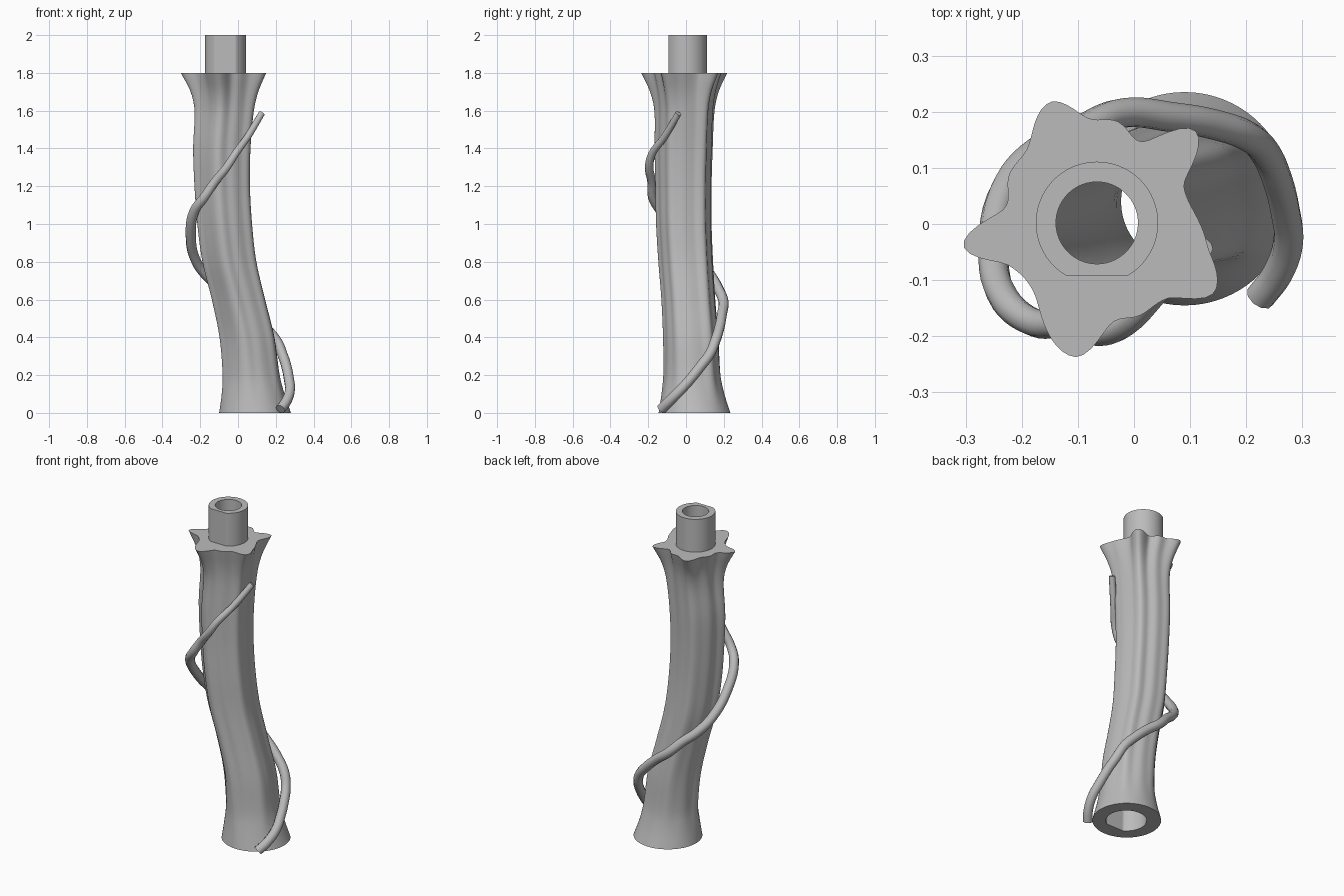
import bpy, bmesh, math
from mathutils import Vector

cube = bpy.data.objects.get("Cube")
if cube:
    bpy.data.objects.remove(cube, do_unlink=True)

SIDES = 120

grey = bpy.data.materials.new("plain grey")
grey.use_nodes = True
colour = (0.5, 0.5, 0.5, 1)
grey.diffuse_color = colour
grey.node_tree.nodes["Principled BSDF"].inputs["Base Color"].default_value = colour


def smooth(points, t):
    """Smooth interpolation of (position, value...) stations."""
    def slope(i, k):
        a, b = points[max(i - 1, 0)], points[min(i + 1, len(points) - 1)]
        return (b[k] - a[k]) / (b[0] - a[0])
    i = 0
    while i < len(points) - 2 and t > points[i + 1][0]:
        i += 1
    p, q = points[i], points[i + 1]
    h = q[0] - p[0]
    u = (t - p[0]) / h
    out = []
    for k in range(1, len(p)):
        out.append((2*u**3 - 3*u**2 + 1) * p[k] + (u**3 - 2*u**2 + u) * h * slope(i, k)
                   + (3*u**2 - 2*u**3) * q[k] + (u**3 - u**2) * h * slope(i + 1, k))
    return out


def finish(obj):
    obj.data.materials.append(grey)
    bpy.ops.object.select_all(action='DESELECT')
    obj.select_set(True)
    bpy.context.view_layer.objects.active = obj
    bpy.ops.object.shade_smooth_by_angle(angle=math.radians(40))


def loft(name, rings, closed):
    """Skin a list of equal rings, joining last to first when closed."""
    bm = bmesh.new()
    loops = [[bm.verts.new(p) for p in ring] for ring in rings]
    pairs = list(zip(loops, loops[1:])) + ([(loops[-1], loops[0])] if closed else [])
    for a, b in pairs:
        for i in range(SIDES):
            j = (i + 1) % SIDES
            bm.faces.new((a[i], a[j], b[j], b[i]))
    bmesh.ops.recalc_face_normals(bm, faces=bm.faces[:])
    mesh = bpy.data.meshes.new(name)
    bm.to_mesh(mesh)
    bm.free()
    obj = bpy.data.objects.new(name, mesh)
    bpy.context.collection.objects.link(obj)
    finish(obj)


def angles():
    return [math.tau * i / SIDES - math.pi for i in range(SIDES)]


def round_ring(x, y, z, r, flat=None):
    """Circle, optionally with a flat cut across its front."""
    ring = []
    for a in angles():
        dy = r * math.sin(a)
        ring.append((x + r * math.cos(a), y + (dy if flat is None else max(dy, -flat)), z))
    return ring


# Star outline of the flared top: angle in degrees, radius
star = [(-169, .245), (-153, .18), (-131, .174), (-100, .25), (-82, .187), (-67, .188),
        (-48, .19), (-32, .247), (-12, .2), (21, .166), (42, .237), (60, .161),
        (79, .18), (95, .182), (112, .227), (134, .18), (153, .178), (173, .168)]
star = [(a - 360, r) for a, r in star[-2:]] + star + [(a + 360, r) for a, r in star[:2]]
outline = [smooth(star, math.degrees(a))[0] for a in angles()]
mean = sum(outline) / SIDES

# Trunk stations: height, centre x, centre y, half width, strength of the flutes
stations = [(0, .09, .045, .19, 0), (.1, .08, .037, .168, .08), (.2, .07, .032, .154, .2),
            (.4, .048, .025, .149, .3), (.6, .003, .012, .145, .35), (.8, -.045, -.002, .147, .38),
            (1.0, -.07, -.012, .149, .4), (1.2, -.083, -.014, .151, .4), (1.4, -.085, -.013, .156, .42),
            (1.6, -.073, -.009, .161, .5), (1.7, -.073, -.01, .182, .7), (1.8, -.08, -.01, .226, 1)]


def trunk_ring(z):
    x, y, half, flute = smooth(stations, z)
    base = half / (1 + .16 * flute)
    x, y = x + .015 * flute, y + .018 * flute
    ring = []
    for a, r in zip(angles(), outline):
        rad = base * (1 + flute * (r / mean - 1))
        ring.append((x + rad * math.cos(a), y + rad * math.sin(a), z))
    return ring


# Trunk: fluted outside, flat top, bore that follows the bend, flat-sided socket below
PEG = (-.066, .002)
STEPS = 60
rings = [trunk_ring(1.8 * i / STEPS) for i in range(STEPS + 1)]
bore = [(0, .09, .04, .113), (.2, .075, .03, .113), (.6, .005, .01, .1),
        (1.0, -.06, 0, .09), (1.4, -.07, 0, .08), (1.8, *PEG, .073)]
for i in range(31):
    z = 1.8 * (1 - i / 30)
    x, y, r = smooth(bore, z)
    rings.append(round_ring(x, y, z, r, .097 if z < .21 else None))
loft("trunk", rings, True)

# Peg: hollow tube with a flat front
loft("peg", [round_ring(*PEG, 1.8, .109, .095), round_ring(*PEG, 2, .109, .095),
             round_ring(*PEG, 2, .073), round_ring(*PEG, 1.8, .073)], False)

# Vine: tapered tube winding round the trunk, from top tip to foot
path = [(.125, -.04, 1.585), (.05, -.115, 1.46), (-.015, -.18, 1.37), (-.06, -.195, 1.3),
        (-.125, -.18, 1.22), (-.18, -.175, 1.14), (-.23, -.135, 1.07), (-.25, -.04, .94),
        (-.225, .07, .81), (-.17, .13, .73), (-.09, .17, .66), (-.02, .198, .59),
        (.07, .19, .52), (.14, .178, .455), (.205, .155, .38), (.235, .125, .31),
        (.255, .08, .25), (.27, .02, .175), (.275, -.03, .12), (.255, -.09, .06), (.225, -.13, .02)]
curve = bpy.data.curves.new("vine", 'CURVE')
curve.dimensions = '3D'
curve.bevel_depth = .027
curve.bevel_resolution = 3
curve.use_fill_caps = True
curve.resolution_u = 5
spline = curve.splines.new('BEZIER')
spline.bezier_points.add(len(path) - 1)
for i, (point, co) in enumerate(zip(spline.bezier_points, path)):
    point.co = co
    point.handle_left_type = point.handle_right_type = 'AUTO'
    point.radius = min(1, .65 + .06 * i)
tube = bpy.data.objects.new("vine_curve", curve)
bpy.context.collection.objects.link(tube)
bpy.context.view_layer.update()
mesh = bpy.data.meshes.new_from_object(tube.evaluated_get(bpy.context.evaluated_depsgraph_get()))
bpy.data.objects.remove(tube, do_unlink=True)
for v in mesh.vertices:
    v.co.z = max(v.co.z, 0)
mesh.materials.clear()
vine = bpy.data.objects.new("vine", mesh)
bpy.context.collection.objects.link(vine)
finish(vine)
